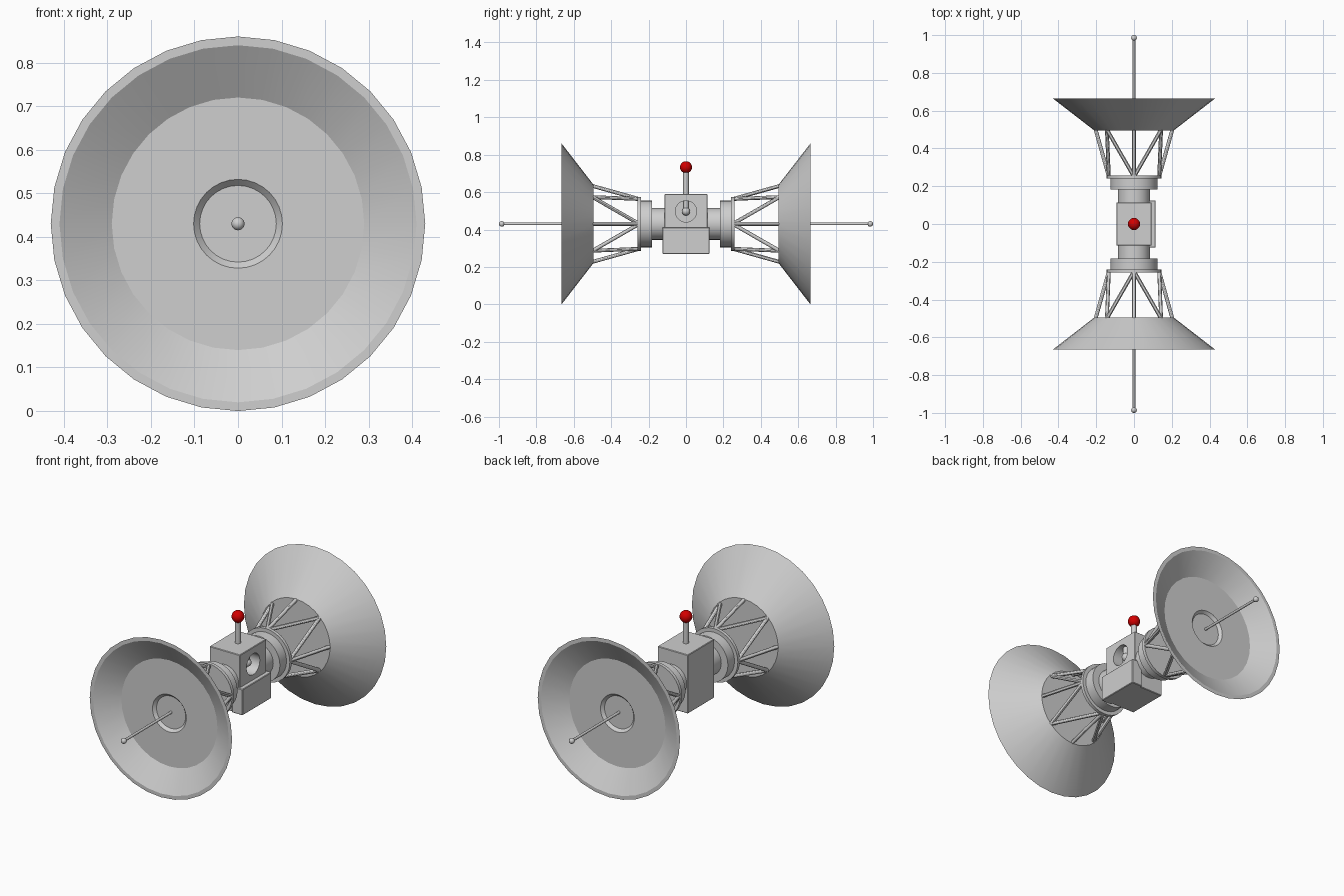
import bpy, bmesh, math
from mathutils import Vector

if "Cube" in bpy.data.objects:
    bpy.data.objects.remove(bpy.data.objects["Cube"])

AXIS_Z = 0.43


def material(name, rgb):
    m = bpy.data.materials.new(name)
    m.diffuse_color = (*rgb, 1)
    m.use_nodes = True
    m.node_tree.nodes["Principled BSDF"].inputs["Base Color"].default_value = m.diffuse_color
    return m


GREY = material("satellite grey", (0.62, 0.62, 0.62))
RED = material("beacon red", (0.65, 0.0, 0.0))


def finish(name, bm, mat=GREY, smooth=True):
    bmesh.ops.recalc_face_normals(bm, faces=bm.faces)
    me = bpy.data.meshes.new(name)
    bm.to_mesh(me)
    bm.free()
    if smooth:
        for p in me.polygons:
            p.use_smooth = True
        me.set_sharp_from_angle(angle=math.radians(30))
    me.materials.append(mat)
    ob = bpy.data.objects.new(name, me)
    bpy.context.collection.objects.link(ob)
    return ob


def lathe(name, profile, side, segs=32):
    """Turn a (radius, y) profile around the long axis."""
    bm = bmesh.new()
    rings = []
    for r, y in profile:
        if r == 0:
            rings.append([bm.verts.new((0, side * y, AXIS_Z))] * segs)
        else:
            rings.append([bm.verts.new((r * math.sin(a), side * y, AXIS_Z + r * math.cos(a)))
                          for a in (2 * math.pi * i / segs for i in range(segs))])
    for a, b in zip(rings, rings[1:]):
        for i in range(segs):
            j = (i + 1) % segs
            bm.faces.new(list(dict.fromkeys([a[i], a[j], b[j], b[i]])))
    return finish(name, bm)


def add_rod(bm, p, q, r, segs=12):
    p, q = Vector(p), Vector(q)
    d = q - p
    mat = d.to_track_quat('Z', 'Y').to_matrix().to_4x4()
    mat.translation = (p + q) / 2
    bmesh.ops.create_cone(bm, cap_ends=True, segments=segs, radius1=r, radius2=r,
                          depth=d.length, matrix=mat)


def rod(name, p, q, r, segs=16):
    bm = bmesh.new()
    add_rod(bm, p, q, r, segs)
    return finish(name, bm)


def ball(name, c, r, mat=GREY):
    bm = bmesh.new()
    bmesh.ops.create_uvsphere(bm, u_segments=20, v_segments=12, radius=r)
    bmesh.ops.translate(bm, verts=bm.verts, vec=c)
    return finish(name, bm, mat)


def box(name, lo, hi):
    bm = bmesh.new()
    bmesh.ops.create_cube(bm, size=1)
    for v in bm.verts:
        v.co = [(l + h) / 2 + c * (h - l) for l, h, c in zip(lo, hi, v.co)]
    bmesh.ops.bevel(bm, geom=bm.edges[:], offset=0.003, segments=1, affect='EDGES')
    return finish(name, bm, smooth=False)


def polar(r, y, deg):
    a = math.radians(deg)
    return (r * math.sin(a), y, AXIS_Z + r * math.cos(a))


for side, label in ((-1, "front"), (1, "back")):
    # dish with flat floor and shallow centre recess
    lathe(label + "_dish", [(0, 0.495), (0.21, 0.495), (0.43, 0.665), (0.41, 0.665),
                            (0.29, 0.592), (0.102, 0.592), (0.088, 0.577), (0, 0.577)], side)
    # feed antenna
    rod(label + "_antenna", (0, side * 0.57, AXIS_Z), (0, side * 0.985, AXIS_Z), 0.007)
    ball(label + "_antenna_tip", (0, side * 0.985, AXIS_Z), 0.015)
    # neck, collar and flange
    lathe(label + "_neck", [(0, 0.10), (0.085, 0.10), (0.085, 0.19), (0, 0.19)], side)
    lathe(label + "_collar", [(0, 0.183), (0.125, 0.183), (0.125, 0.245), (0, 0.245)], side)
    lathe(label + "_flange", [(0, 0.24), (0.145, 0.24), (0.145, 0.258), (0, 0.258)], side)
    # struts fan out in threes from four flange points
    bm = bmesh.new()
    for k in range(4):
        for off in (-45, 0, 45):
            add_rod(bm, polar(0.133, side * 0.25, 90 * k),
                    polar(0.203, side * 0.5, 90 * k + off), 0.010)
    finish(label + "_struts", bm)

# central body with round recess on its right side
body = box("body", (-0.092, -0.115, 0.27), (0.092, 0.115, 0.59))
cutter = rod("recess_cutter", (0.03, 0, 0.497), (0.2, 0, 0.497), 0.057, 32)
cutter.hide_render = True
cutter.hide_viewport = True
cut = body.modifiers.new("recess", 'BOOLEAN')
cut.operation = 'DIFFERENCE'
cut.object = cutter
cut.solver = 'EXACT'
box("side_panel", (0.05, -0.125, 0.27), (0.115, 0.125, 0.412))

# small sensor inside the recess
rod("sensor_stem", (0.055, 0, 0.497), (0.055, 0, 0.56), 0.014)
ball("sensor_ball", (0.055, 0, 0.497), 0.022)

# mast and beacon
rod("mast", (0, 0, 0.58), (0, 0, 0.73), 0.015)
ball("beacon", (0, 0, 0.733), 0.032, RED)
